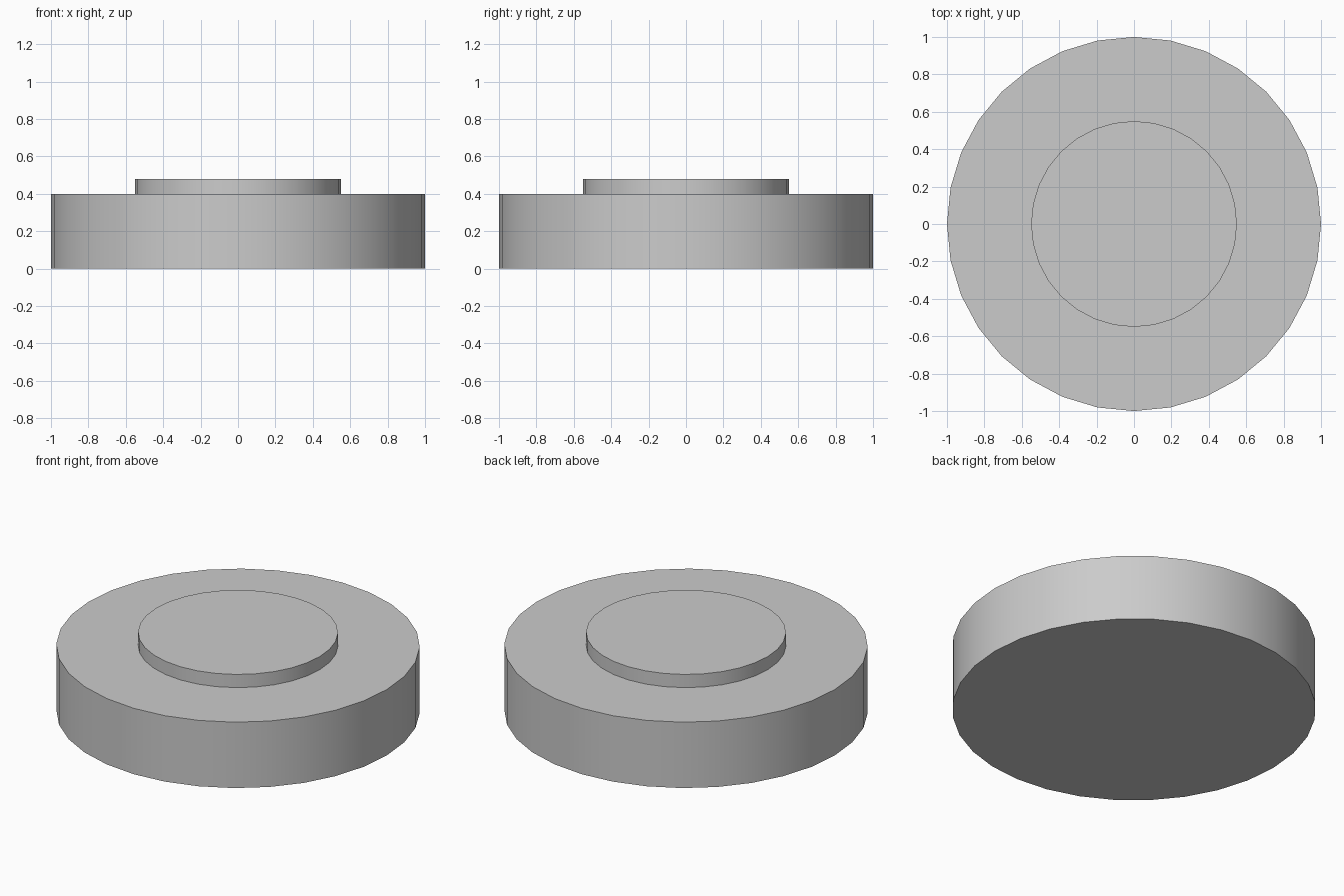
import bpy
import math

if "Cube" in bpy.data.objects:
    bpy.data.objects.remove(bpy.data.objects["Cube"])


def disc(name, radius, z_min, z_max):
    """Upright 32-sided cylinder with smooth sides and sharp rims."""
    bpy.ops.mesh.primitive_cylinder_add(
        vertices=32, radius=radius, depth=z_max - z_min,
        location=(0, 0, (z_min + z_max) / 2))
    obj = bpy.context.object
    obj.name = name
    bpy.ops.object.shade_smooth_by_angle(angle=math.radians(30))
    return obj


# Wide round base
disc("base", 1.0, 0.0, 0.40)

# Raised disc on top, sunk slightly into the base
disc("raised_top", 0.55, 0.38, 0.48)
